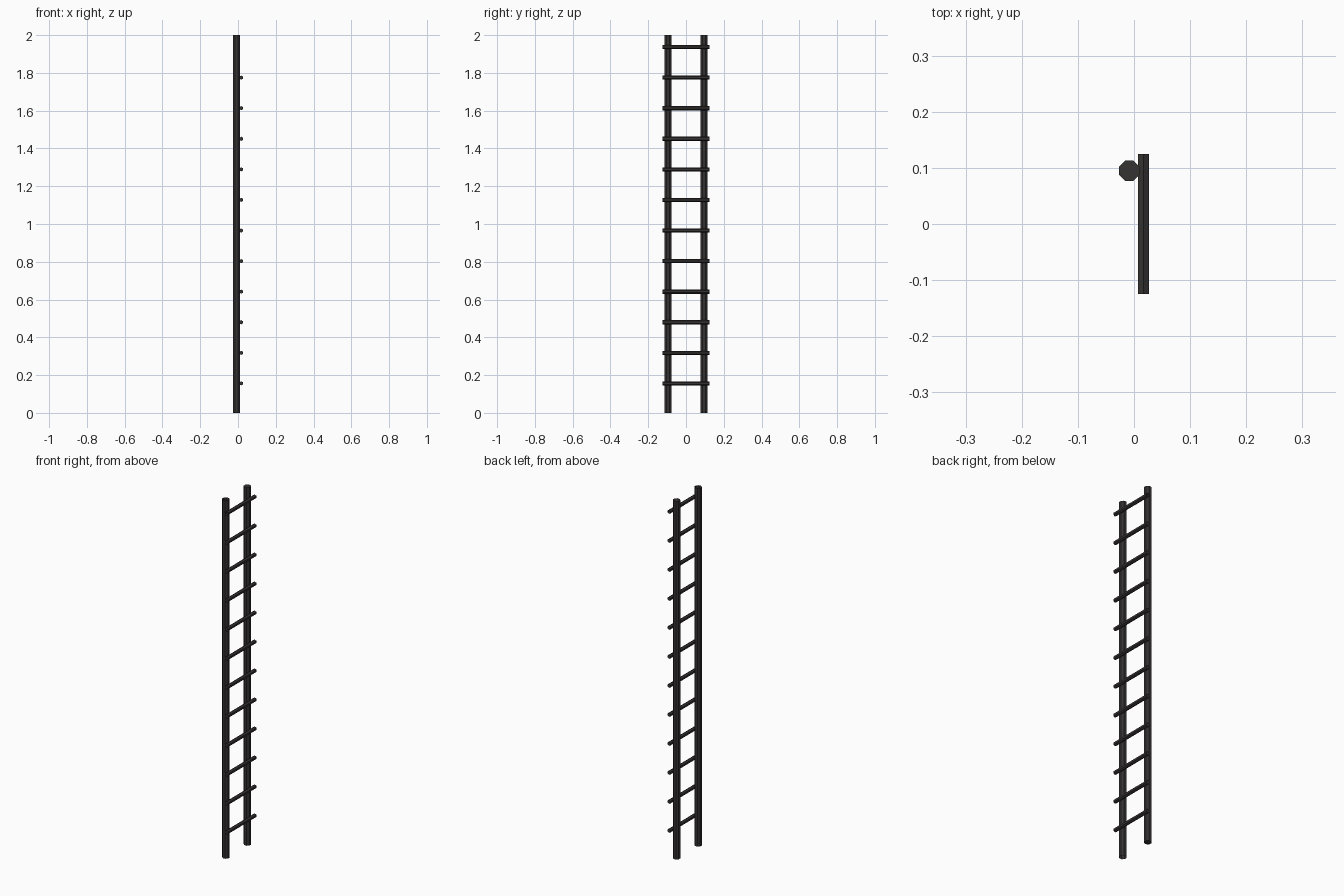
import bpy, math
from mathutils import Matrix

if "Cube" in bpy.data.objects:
    bpy.data.objects.remove(bpy.data.objects["Cube"])

# single dark iron colour
iron = bpy.data.materials.new("dark_iron")
iron.diffuse_color = (0.037, 0.032, 0.032, 1)
iron.use_nodes = True
iron.node_tree.nodes["Principled BSDF"].inputs["Base Color"].default_value = iron.diffuse_color


def rod(name, sides, radius, length, loc, matrix, capped=True):
    """Straight flat-sided rod, optionally an open tube."""
    bpy.ops.mesh.primitive_cylinder_add(
        vertices=sides, radius=radius, depth=length,
        end_fill_type='NGON' if capped else 'NOTHING')
    ob = bpy.context.object
    ob.name = name
    ob.data.transform(matrix)
    ob.location = loc
    ob.data.materials.append(iron)
    return ob


# two octagonal side rails (the front one is an open tube)
turn = Matrix.Rotation(math.pi / 8, 4, 'Z')
for side, y in (("front", -0.095), ("back", 0.095)):
    rod(f"{side}_rail", 8, 0.018 / math.cos(math.pi / 8), 2.0,
        (-0.0085, y, 1.0), turn, capped=(side == "back"))

# twelve hexagonal rungs fixed to the +x side, ridge upward; top one open ended
lay = Matrix.Rotation(math.pi / 2, 4, 'X')
for i in range(12):
    rod(f"rung_{i + 1}", 6, 0.011, 0.25,
        (0.017, 0, 0.156 + i * 0.1619), lay, capped=(i < 11))
